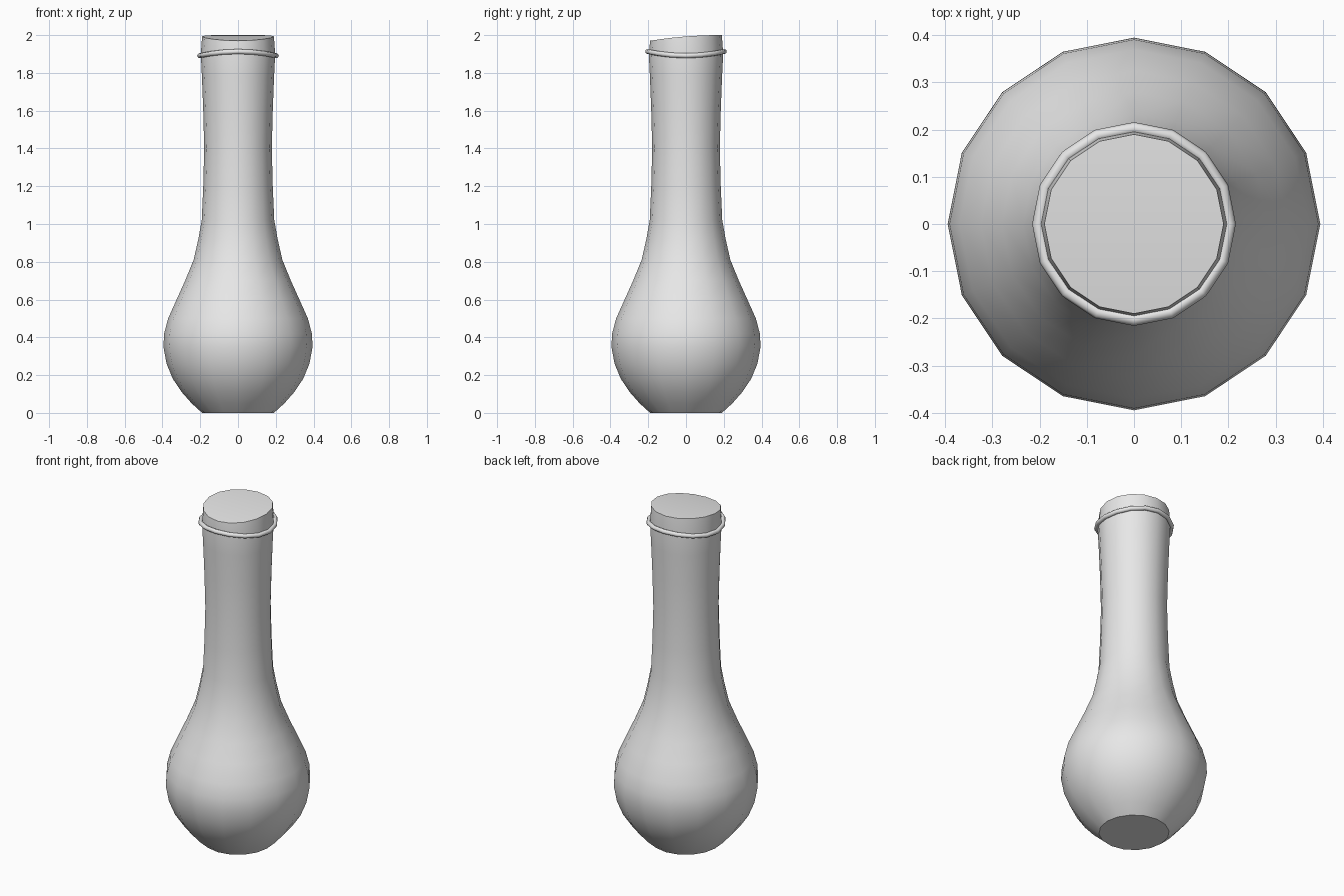
import bpy, bmesh, math

SIDES = 16

cube = bpy.data.objects.get("Cube")
if cube:
    bpy.data.objects.remove(cube, do_unlink=True)

grey = bpy.data.materials.new("plain_grey")
grey.use_nodes = True
grey.diffuse_color = (0.8, 0.8, 0.8, 1)
grey.node_tree.nodes["Principled BSDF"].inputs["Base Color"].default_value = (0.8, 0.8, 0.8, 1)


def finish(bm, name, angle):
    """Turn a bmesh into a smooth-shaded object."""
    bmesh.ops.recalc_face_normals(bm, faces=bm.faces)
    mesh = bpy.data.meshes.new(name)
    bm.to_mesh(mesh)
    bm.free()
    mesh.materials.append(grey)
    ob = bpy.data.objects.new(name, mesh)
    bpy.context.collection.objects.link(ob)
    bpy.ops.object.select_all(action="DESELECT")
    ob.select_set(True)
    bpy.context.view_layer.objects.active = ob
    bpy.ops.object.shade_smooth_by_angle(angle=math.radians(angle))
    return ob


def ring(bm, radius, height):
    """One horizontal loop; height is a function of the point's x and y."""
    loop = []
    for i in range(SIDES):
        a = math.tau * i / SIDES
        x, y = radius * math.cos(a), radius * math.sin(a)
        loop.append(bm.verts.new((x, y, height(x, y))))
    return loop


def bridge(bm, low, high):
    for i in range(SIDES):
        j = (i + 1) % SIDES
        bm.faces.new((low[i], low[j], high[j], high[i]))


# Round bulb flowing into a slightly waisted neck: (radius, height)
PROFILE = [(.19, 0), (.245, .05), (.298, .11), (.345, .18), (.378, .26),
           (.395, .35), (.391, .42), (.37, .5), (.325, .6), (.28, .7),
           (.235, .81), (.21, .92), (.192, 1.02), (.184, 1.2), (.179, 1.4),
           (.184, 1.6), (.191, 1.78), (.197, 1.9)]
bm = bmesh.new()
loops = [ring(bm, r, lambda x, y, z=z: z) for r, z in PROFILE]
# Top rim dips towards the front
loops.append(ring(bm, .19, lambda x, y: 1.993 + .079 * y - .22 * y * y))
for low, high in zip(loops, loops[1:]):
    bridge(bm, low, high)
bm.faces.new(loops[0])

# Closed top, in strips from front to back
top = loops[-1]
quarter = SIDES // 4
strip = [(top[(quarter + k) % SIDES], top[(quarter - k) % SIDES]) for k in range(SIDES // 2 + 1)]
for (a, b), (c, d) in zip(strip, strip[1:]):
    corners = []
    for v in (a, b, d, c):
        if v not in corners:
            corners.append(v)
    bm.faces.new(corners)
finish(bm, "flask_body", 40)

# Thin collar below the rim, waving up at front and back
MINOR = 8
bm = bmesh.new()
loops = []
for k in range(MINOR):
    t = math.tau * k / MINOR
    lift = .013 * math.sin(t)
    loops.append(ring(bm, .203 + .013 * math.cos(t),
                      lambda x, y, s=lift: 1.902 - .011 * math.cos(2 * math.atan2(y, x)) + s))
for k in range(MINOR):
    bridge(bm, loops[k], loops[(k + 1) % MINOR])
finish(bm, "neck_collar", 60)
